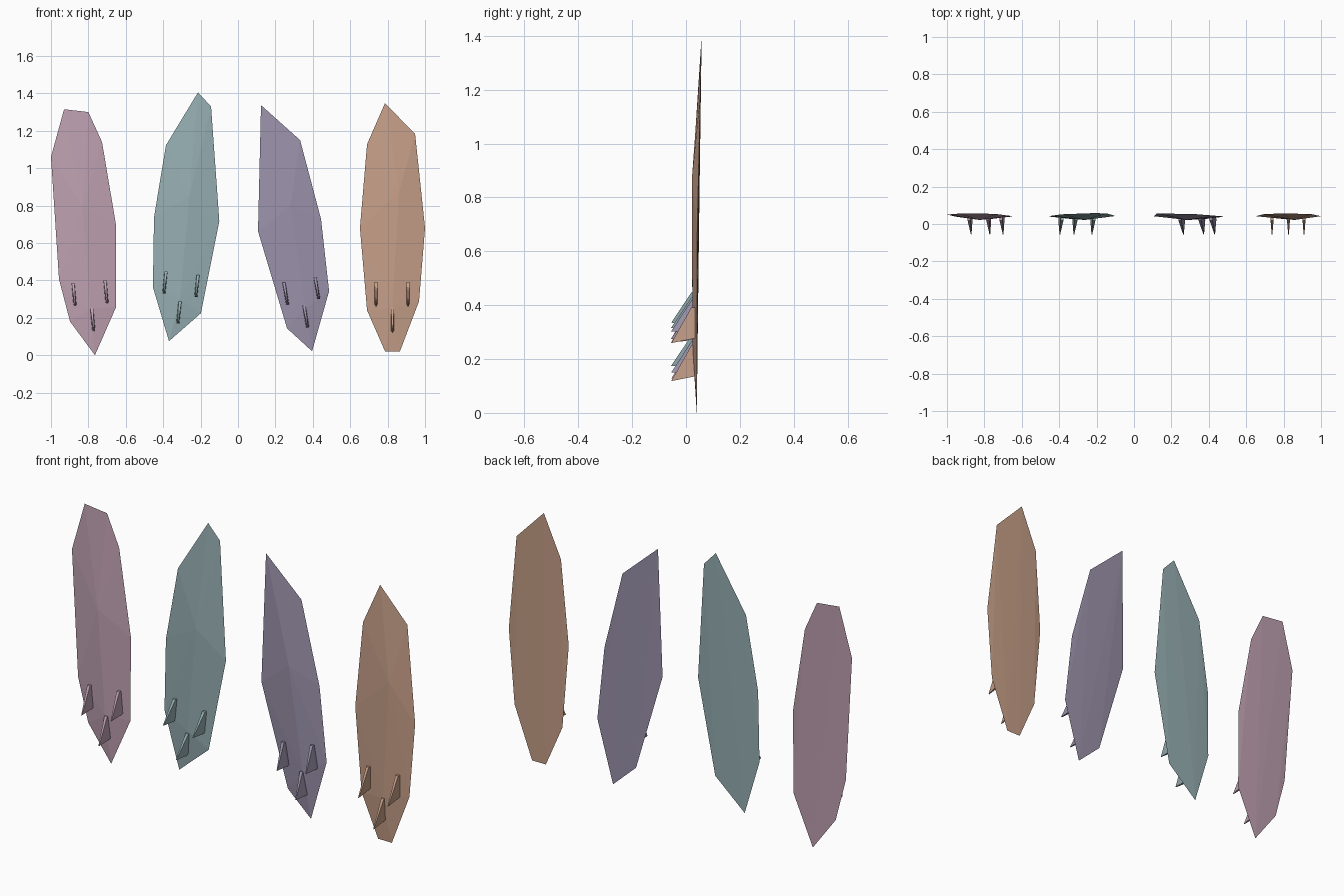
import bpy, bmesh

if "Cube" in bpy.data.objects:
    bpy.data.objects.remove(bpy.data.objects["Cube"])


def material(name, rgb):
    lin = [((c / 255 + 0.055) / 1.055) ** 2.4 for c in rgb]
    m = bpy.data.materials.new(name)
    m.diffuse_color = (*lin, 1)
    m.use_nodes = True
    m.node_tree.nodes["Principled BSDF"].inputs["Base Color"].default_value = m.diffuse_color
    return m


def hull_object(name, points, mat):
    """Faceted convex solid around a few points."""
    bm = bmesh.new()
    for p in points:
        bm.verts.new(p)
    res = bmesh.ops.convex_hull(bm, input=bm.verts)
    junk = {v for v in res["geom_interior"] + res["geom_unused"]
            if isinstance(v, bmesh.types.BMVert)}
    bmesh.ops.delete(bm, geom=list(junk), context='VERTS')
    bmesh.ops.recalc_face_normals(bm, faces=bm.faces)
    mesh = bpy.data.meshes.new(name)
    bm.to_mesh(mesh)
    bm.free()
    mesh.materials.append(mat)
    obj = bpy.data.objects.new(name, mesh)
    bpy.context.collection.objects.link(obj)


def rim_y(z):
    # the nose curves gently backwards
    return 0.04 + 0.017 * max(0, (z - 0.6) / 0.75)


def board(name, mat, outline, spine, fins, lean, tip_drop):
    rim = [(x, rim_y(z), z) for x, z in outline]
    # raised spine on the front (fin) side
    hull_object(name + "_board", rim + [(x, y, z) for x, y, z in spine], mat)
    # three tapered fins: base rectangle on the board, narrow tip
    for i, (x, z) in enumerate(fins):
        pts = []
        for y, drop, w in ((0.034, 0, 0.008), (0.034, 0.115, 0.008),
                           (0.02, 0, 0.008), (0.02, 0.118, 0.008),
                           (-0.055, tip_drop, 0.002)):
            cx = x + lean * drop
            pts += [(cx - w, y, z - drop), (cx + w, y, z - drop)]
        hull_object(f"{name}_fin_{i + 1}", pts, mat)


# Pink board
board("pink", material("dusty pink", (190, 160, 176)),
      [(-.93, 1.315), (-.80, 1.30), (-.727, 1.14), (-.652, .695), (-.652, .257),
       (-.765, 0), (-.898, .18), (-.957, .406), (-1, 1.06)],
      [(-.79, .024, .25), (-.83, .022, .80)],
      [(-.882, .387), (-.782, .252), (-.711, .401)], .09, .125)

# Teal board
board("teal", material("grey teal", (150, 174, 178)),
      [(-.214, 1.405), (-.144, 1.33), (-.10, .717), (-.198, .225), (-.369, .075),
       (-.455, .364), (-.449, .738), (-.385, 1.123)],
      [(-.31, .024, .30), (-.26, .022, .85)],
      [(-.385, .447), (-.31, .287), (-.214, .428)], -.1, .112)

# Purple board
board("purple", material("muted purple", (155, 146, 171)),
      [(.123, 1.337), (.332, 1.15), (.444, .727), (.487, .342), (.396, .021),
       (.262, .144), (.107, .663)],
      [(.36, .024, .25), (.28, .022, .80)],
      [(.245, .39), (.353, .265), (.412, .418)], .17, .115)

# Orange board
board("orange", material("soft orange", (198, 159, 136)),
      [(.786, 1.348), (.947, 1.182), (1, .68), (.968, .289), (.866, .021),
       (.786, .021), (.69, .24), (.652, .68), (.69, 1.128)],
      [(.825, .024, .25), (.86, .022, .87)],
      [(.738, .392), (.826, .251), (.909, .392)], 0, .133)
